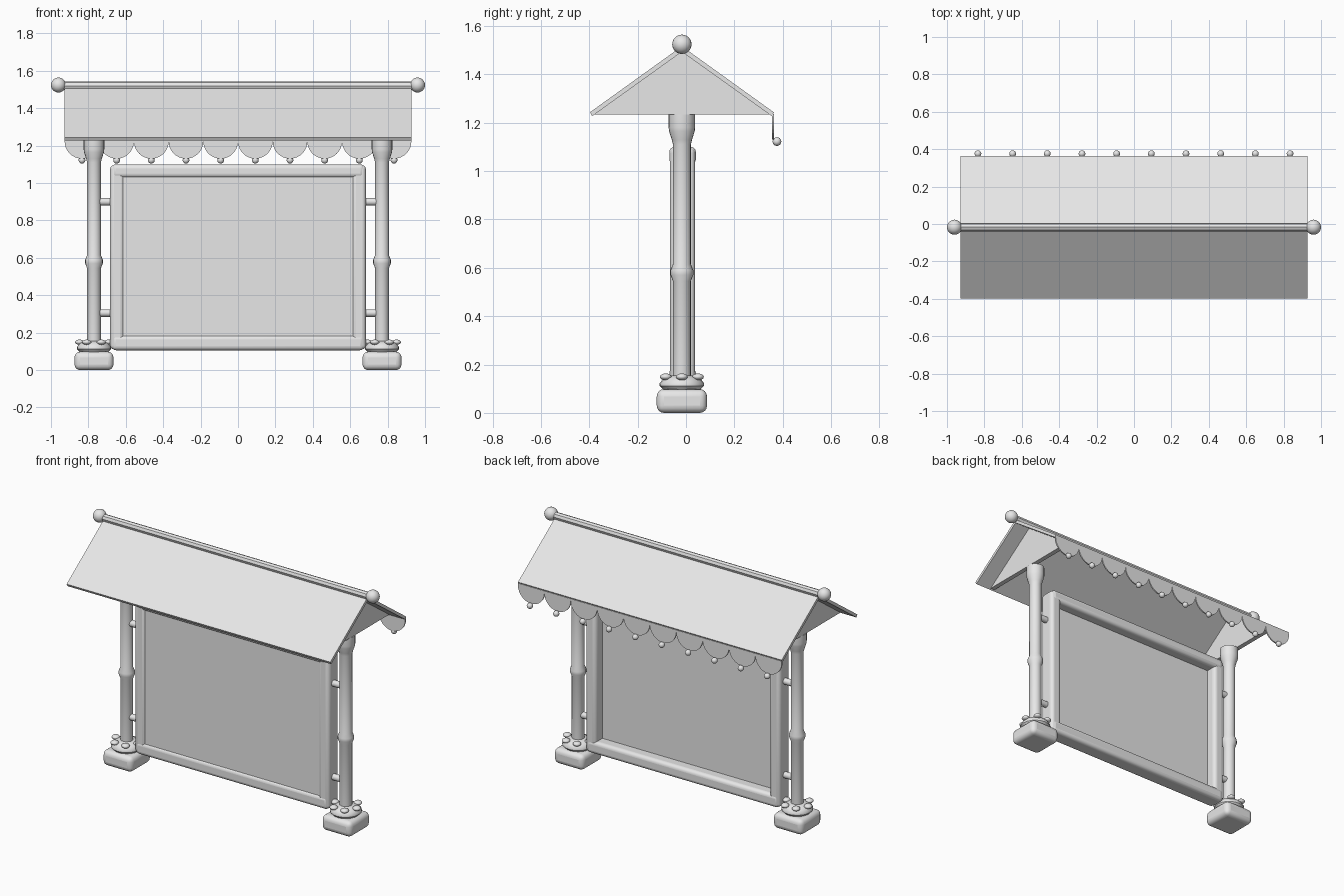
import bpy, bmesh, math
from mathutils import Matrix, Vector

cube = bpy.data.objects.get("Cube")
if cube:
    bpy.data.objects.remove(cube, do_unlink=True)

grey = bpy.data.materials.new("plain_grey")
grey.use_nodes = True
grey.diffuse_color = (0.8, 0.8, 0.8, 1)
grey.node_tree.nodes["Principled BSDF"].inputs["Base Color"].default_value = (0.8, 0.8, 0.8, 1)

MID = -0.017          # depth of the ridge and posts
POST_X = 0.77
ROOF_X = 0.927


def finish(name, bm, smooth=True, bevel=0.0):
    bmesh.ops.recalc_face_normals(bm, faces=bm.faces)
    mesh = bpy.data.meshes.new(name)
    bm.to_mesh(mesh)
    bm.free()
    mesh.materials.append(grey)
    obj = bpy.data.objects.new(name, mesh)
    bpy.context.collection.objects.link(obj)
    if bevel:
        mod = obj.modifiers.new("rounding", "BEVEL")
        mod.width, mod.segments = bevel, 4
    if smooth:
        bpy.ops.object.select_all(action="DESELECT")
        obj.select_set(True)
        bpy.context.view_layer.objects.active = obj
        bpy.ops.object.shade_smooth_by_angle(angle=math.radians(40))
    return obj


def box(name, centre, size, bevel):
    bm = bmesh.new()
    bmesh.ops.create_cube(bm, size=1, matrix=Matrix.Translation(centre) @ Matrix.Diagonal((*size, 1)))
    return finish(name, bm, bevel=bevel)


def ball(name, centre, radii):
    bm = bmesh.new()
    bmesh.ops.create_uvsphere(bm, u_segments=20, v_segments=12, radius=1,
                              matrix=Matrix.Translation(centre) @ Matrix.Diagonal((*radii, 1)))
    return finish(name, bm)


def rod(name, start, end, radius, sides):
    # Cylinder running along x
    bm = bmesh.new()
    place = Matrix.Translation(((start + end[0]) / 2, end[1], end[2]))
    bmesh.ops.create_cone(bm, cap_ends=True, segments=sides, radius1=radius, radius2=radius,
                          depth=abs(end[0] - start), matrix=place @ Matrix.Rotation(math.pi / 2, 4, "Y"))
    return finish(name, bm)


def lathe(name, profile, x, sides=20):
    bm = bmesh.new()
    rings = []
    for r, z in profile:
        angles = [math.tau * i / sides for i in range(sides)]
        rings.append([bm.verts.new((x + r * math.cos(a), MID + r * math.sin(a), z)) for a in angles])
    for low, high in zip(rings, rings[1:]):
        for i in range(sides):
            j = (i + 1) % sides
            bm.faces.new((low[i], low[j], high[j], high[i]))
    bm.faces.new(rings[0])
    bm.faces.new(rings[-1])
    return finish(name, bm)


def extrude(name, outline, axis, start, end):
    # Outline lies in the side plane for axis x, in the front plane for axis y
    bm = bmesh.new()
    make = (lambda a, b: (start, a, b)) if axis == "x" else (lambda a, b: (a, start, b))
    face = bm.faces.new([bm.verts.new(make(a, b)) for a, b in outline])
    shift = Vector((end - start, 0, 0) if axis == "x" else (0, end - start, 0))
    moved = bmesh.ops.extrude_face_region(bm, geom=[face], use_keep_orig=True)["geom"]
    bmesh.ops.translate(bm, vec=shift, verts=[v for v in moved if isinstance(v, bmesh.types.BMVert)])
    return finish(name, bm, smooth=False)


# Posts, feet, gables and fixings on both sides
post_profile = [(0.037, 0.1), (0.037, 0.545), (0.047, 0.57), (0.047, 0.59), (0.037, 0.615),
                (0.037, 1.11), (0.042, 1.13), (0.053, 1.165), (0.055, 1.18), (0.055, 1.233)]
collar_profile = [(0.07, 0.085), (0.08, 0.1), (0.092, 0.112), (0.092, 0.122), (0.075, 0.145), (0.04, 0.155)]
for side, label in ((1, "left"), (-1, "right")):
    x = side * POST_X
    lathe(label + "_post", post_profile, x)
    lathe(label + "_collar", collar_profile, x)
    box(label + "_foot", (x, MID, 0.049), (0.208, 0.208, 0.098), 0.03)
    for i in range(6):
        a = math.tau * i / 6
        ball(label + "_pebble", (x + 0.077 * math.cos(a), MID + 0.077 * math.sin(a), 0.149),
             (0.024, 0.024, 0.014))
    for z in (0.305, 0.9):
        rod(label + "_peg", side * 0.67, (side * 0.75, MID, z), 0.02, 16)
    extrude(label + "_gable", [(-0.38, 1.233), (0.35, 1.233), (MID, 1.497)], "x", side * 0.79, side * 0.82)
    ball(label + "_ridge_ball", (side * 0.96, MID, 1.524), (0.04, 0.04, 0.04))
    box(label + "_frame_bar", (side * 0.646, -0.014, 0.603), (0.076, 0.104, 0.985), 0.022)

# Board and its horizontal frame bars
box("top_frame_bar", (0, -0.014, 1.064), (1.35, 0.11, 0.072), 0.022)
box("bottom_frame_bar", (0, -0.014, 0.146), (1.35, 0.11, 0.08), 0.022)
box("board", (0, -0.044, 0.605), (1.25, 0.03, 0.87), 0.002)

# Roof and ridge pole
roof_outline = [(-0.397, 1.243), (MID, 1.516), (0.363, 1.243), (0.355, 1.227), (MID, 1.493), (-0.388, 1.227)]
extrude("roof", roof_outline, "x", -ROOF_X, ROOF_X)
rod("ridge_pole", -0.95, (0.95, MID, 1.52), 0.023, 8)

# Scalloped trim along the back eave
radius = ROOF_X / 10
for i in range(10):
    x = -ROOF_X + radius * (2 * i + 1)
    arc = [math.pi * (1 + k / 16) for k in range(17)]
    outline = [(x + radius * math.cos(a), 1.223 + radius * math.sin(a)) for a in arc]
    outline += [(x + radius, 1.236), (x - radius, 1.236)]
    extrude("scallop", outline, "y", 0.355, 0.363)
    ball("scallop_bead", (x, 0.376, 1.122), (0.018, 0.018, 0.018))
